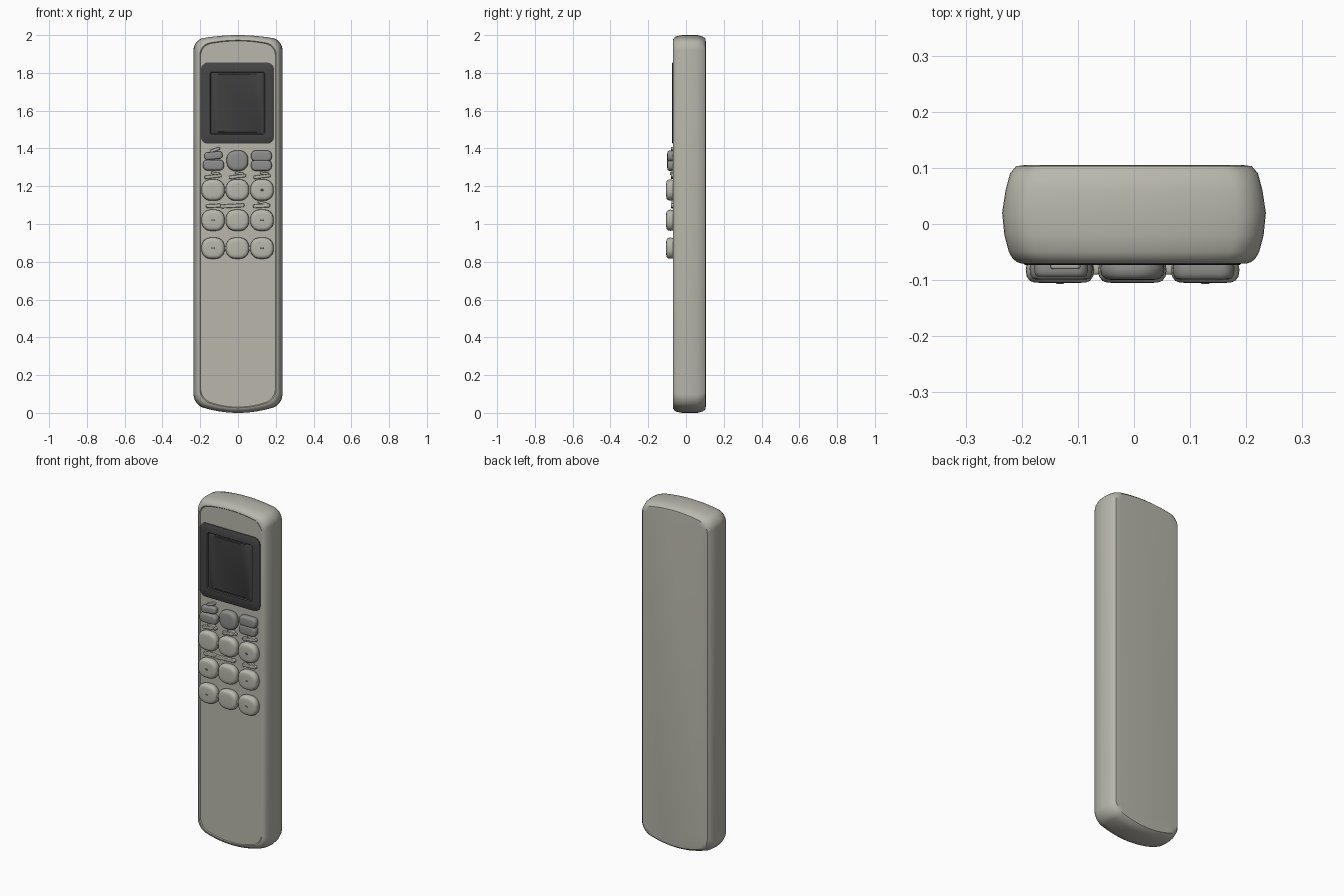
import bpy, bmesh, math

cube = bpy.data.objects.get("Cube")
if cube:
    bpy.data.objects.remove(cube, do_unlink=True)


def material(name, rgb):
    m = bpy.data.materials.new(name)
    m.use_nodes = True
    m.diffuse_color = (*rgb, 1)
    bsdf = m.node_tree.nodes["Principled BSDF"]
    bsdf.inputs["Base Color"].default_value = (*rgb, 1)
    bsdf.inputs["Roughness"].default_value = 0.6
    return m


CASE = material("warm grey plastic", (0.48, 0.47, 0.41))
GREY = material("mid grey rubber", (0.27, 0.27, 0.26))
DARK = material("dark screen", (0.06, 0.06, 0.06))
PANE = material("screen pane", (0.052, 0.052, 0.054))


def outline(w, h, r, top_bow=0, low_bow=0, steps=7):
    """Rounded rectangle of half sizes w, h whose short ends bow outwards."""
    pts = []
    for k, (sx, sz) in enumerate([(1, 1), (-1, 1), (-1, -1), (1, -1)]):
        for i in range(steps + 1):
            a = math.pi / 2 * (k + i / steps)
            pts.append((sx * (w - r) + r * math.cos(a), sz * (h - r) + r * math.sin(a)))
        if k in (0, 2):     # points along the bowed end
            x0, z0 = pts[-1]
            pts += [(x0 * (1 - i / 6), z0) for i in range(1, 12)]
    return [(x, z - (top_bow if z > 0 else -low_bow) * (x / w) ** 2
             if abs(z) > h - r - 1e-6 else z) for x, z in pts]


def loft(name, rings, mats, x=0, z=0, tilt=0, rule=None):
    """Skin (y, outline) rings into a closed solid with capped ends."""
    bm = bmesh.new()
    c, s = math.cos(tilt), math.sin(tilt)
    loops = [[bm.verts.new((x + px * c - pz * s, y, z + px * s + pz * c)) for px, pz in pts]
             for y, pts in rings]
    for n, (a, b) in enumerate(zip(loops, loops[1:])):
        for i in range(len(a)):
            j = (i + 1) % len(a)
            f = bm.faces.new((a[i], a[j], b[j], b[i]))
            f.material_index = rule(n) if rule else 0
    bm.faces.new(loops[0])
    bm.faces.new(loops[-1]).material_index = rule(len(rings)) if rule else 0
    bmesh.ops.recalc_face_normals(bm, faces=bm.faces)
    me = bpy.data.meshes.new(name)
    bm.to_mesh(me)
    bm.free()
    for m in mats:
        me.materials.append(m)
    ob = bpy.data.objects.new(name, me)
    bpy.context.collection.objects.link(ob)
    bpy.ops.object.select_all(action='DESELECT')
    ob.select_set(True)
    bpy.context.view_layer.objects.active = ob
    bpy.ops.object.shade_smooth_by_angle(angle=math.radians(35))
    return ob


# Case: bulged sides, bowed ends, raised rim around the front panel
profile = [(.105, .04), (.103, .025), (.09, .014), (.06, .006), (.02, 0), (-.02, .004),
           (-.05, .012), (-.062, .019), (-.068, .027), (-.07, .033), (-.066, .037)]
loft("case", [(y, outline(.235 - d, 1 - max(0, d - .006), .05, .026, .045))
              for y, d in profile], [CASE], z=1)

# Screen: bezel plate with a stepped window
steps = [(-.06, 0), (-.071, 0), (-.073, .003), (-.073, .049), (-.067, .053),
         (-.067, .06), (-.07, .064)]
loft("screen", [(y, outline(.194 - d, .215 - d, max(.038 - d, .012))) for y, d in steps],
     [DARK, PANE], x=-.003, z=1.64, rule=lambda n: int(n > 4))


def button(name, x, z, w, h, top, mat, tilt=0, round_=.85):
    """Pillow-shaped key standing on the front panel."""
    d = min(w, h)
    depth = -.066 - top
    rings = [(-.06, .1), (-.066 - depth * .15, .03), (-.066 - depth * .4, 0),
             (-.066 - depth * .7, .03), (-.066 - depth * .9, .13),
             (-.066 - depth * .97, .25), (top, .45)]
    return loft(name, [(y, outline(w - d * k, h - d * k, d * round_ * (1 - k)))
                       for y, k in rings], [mat], x, z, tilt)


COLUMNS = {"left": .127, "middle": -.003, "right": -.132}

# Light keys, three rows of three
for row, z in enumerate((1.18, 1.02, .872)):
    for side, x in COLUMNS.items():
        button(f"key_row{row + 1}_{side}", x, z, .061, .056, -.105, CASE)
        if row and side != "middle" or (row == 0 and side == "left"):
            button(f"key_mark_row{row + 1}_{side}", x, z, .009, .006, -.1065, GREY)

# Narrow bridges between neighbouring keys
for i, (x, z) in enumerate([(-.067, 1.18), (-.067, .872), (.062, .872)]):
    button(f"key_bridge_{i + 1}", x, z, .014, .012, -.09, CASE)

# Grey function keys: split pair, single key, two-lobed rocker
button("function_upper", -.13, 1.362, .048, .02, -.094, GREY, .1)
button("function_lower", -.13, 1.312, .056, .028, -.099, GREY)
button("function_middle", -.003, 1.335, .057, .054, -.1, GREY, .04)
for z in (1.36, 1.31):
    button("function_rocker", .124, z, .055, .029, -.099, GREY)
button("function_rocker_waist", .124, 1.335, .046, .02, -.093, GREY)
button("function_tip", -.122, 1.393, .028, .008, -.08, CASE, .35)

# Small raised ridges above the keys
for side, x in COLUMNS.items():
    button(f"ridge_upper_{side}", x, 1.252, .046, .009, -.08, CASE, .12)
    button(f"ridge_lower_{side}", x + .012, 1.268, .024, .007, -.084, CASE, -.15)
for x, w in ((-.13, .04), (-.03, .064), (.125, .045)):
    button("ridge_middle", x, 1.096, w, .01, -.08, CASE, .06)
button("ridge_middle_cap", .13, 1.112, .026, .007, -.078, CASE, -.25)
